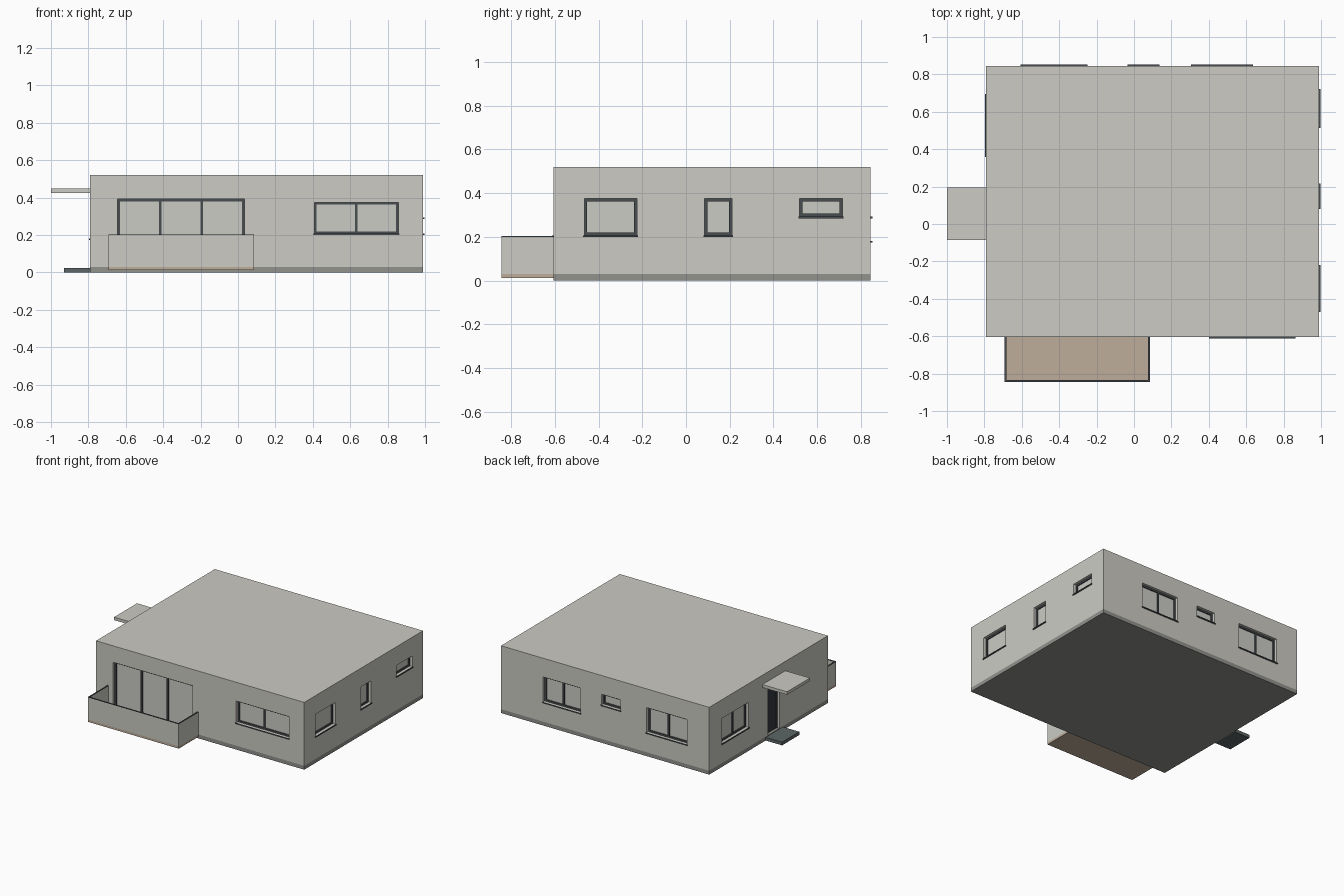
import bpy
import bmesh
from mathutils import Vector

if "Cube" in bpy.data.objects:
    bpy.data.objects.remove(bpy.data.objects["Cube"])


def material(name, rgb):
    """Flat material from 0-255 screen values, converted to linear."""
    lin = [(c / 255 / 12.92) if c < 11 else ((c / 255 + 0.055) / 1.055) ** 2.4 for c in rgb]
    m = bpy.data.materials.new(name)
    m.use_nodes = True
    m.diffuse_color = (*lin, 1)
    m.node_tree.nodes["Principled BSDF"].inputs["Base Color"].default_value = (*lin, 1)
    return m


WALL = material("warm grey render", (204, 203, 196))
GLASS = material("pale glass", (203, 203, 197))
PLINTH = material("plinth grey", (145, 145, 141))
FRAME = material("dark frame", (72, 77, 80))
DOOR = material("charcoal door", (54, 57, 62))
STEP = material("slate step", (92, 101, 101))
FLOOR = material("tan balcony floor", (190, 174, 155))


def boxes(name, corners, mat):
    """One object made of axis-aligned boxes given by opposite corners."""
    bm = bmesh.new()
    for a, b in corners:
        a, b = Vector(a), Vector(b)
        verts = bmesh.ops.create_cube(bm, size=1)["verts"]
        for v in verts:
            v.co = Vector((a[i] + b[i]) / 2 + v.co[i] * abs(b[i] - a[i]) for i in range(3))
    mesh = bpy.data.meshes.new(name)
    bm.to_mesh(mesh)
    bm.free()
    mesh.materials.append(mat)
    obj = bpy.data.objects.new(name, mesh)
    bpy.context.collection.objects.link(obj)
    return obj


# House extents
X0, X1, Y0, Y1, TOP, BASE = -0.79, 0.99, -0.605, 0.845, 0.52, 0.03
REVEAL = 0.02      # depth of the frame behind the wall face
BAR = 0.013        # frame bar width

# Each side maps (along, depth inward, height) to world space
SIDES = {
    "front": lambda u, d, z: (u, Y0 + d, z),
    "back": lambda u, d, z: (u, Y1 - d, z),
    "left": lambda u, d, z: (X1 - d, u, z),
    "right": lambda u, d, z: (X0 + d, u, z),
}
cuts = []


def opening(name, side, u0, u1, z0, z1, panes=1, sill=True):
    """Recessed window: opening, frame with mullions, glass and sill."""
    at = SIDES[side]

    def span(ua, ub, da, db, za, zb):
        return at(ua, da, za), at(ub, db, zb)

    cuts.append(span(u0, u1, -0.05, REVEAL + 0.015, z0, z1))
    near, far = REVEAL, REVEAL + 0.012
    bars = [span(u0, u1, near, far, z, z + BAR) for z in (z0, z1 - BAR)]
    for i in range(panes + 1):
        u = u0 + (u1 - u0 - BAR) * i / panes
        bars.append(span(u, u + BAR, near, far, z0 + BAR, z1 - BAR))
    boxes(name + "_frame", bars, FRAME)
    boxes(name + "_glass", [span(u0, u1, near + 0.008, near + 0.014, z0, z1)], GLASS)
    if sill:
        boxes(name + "_sill", [span(u0 - 0.006, u1 + 0.006, -0.007, 0.001, z0 - 0.008, z0)], FRAME)


# Windows
opening("living_window", "front", 0.408, 0.858, 0.207, 0.375, 2)
opening("balcony_doors", "front", -0.645, 0.035, BASE, 0.393, 3, sill=False)
opening("side_window_large", "left", -0.465, -0.225, 0.207, 0.375)
opening("side_window_narrow", "left", 0.085, 0.21, 0.207, 0.375)
opening("side_window_high", "left", 0.52, 0.715, 0.293, 0.375)
opening("back_window_a", "back", 0.31, 0.63, 0.182, 0.375, 2)
opening("back_window_high", "back", -0.03, 0.13, 0.293, 0.375)
opening("back_window_b", "back", -0.6, -0.255, 0.182, 0.375, 2)
opening("entrance_side_window", "right", 0.365, 0.69, 0.182, 0.375, 2)

# Entrance door, set back in its opening
D0, D1, DTOP = -0.015, 0.125, 0.385
cuts.append(((X0 - 0.05, D0, BASE), (X0 + 0.035, D1, DTOP)))
boxes("entrance_door", [((X0 + 0.022, D0, BASE), (X0 + 0.034, D1, DTOP))], DOOR)
boxes("entrance_frame", [
    ((X0 + 0.018, D0, BASE), (X0 + 0.03, D0 + BAR, DTOP)),
    ((X0 + 0.018, D1 - BAR, BASE), (X0 + 0.03, D1, DTOP)),
    ((X0 + 0.018, D0, DTOP - BAR), (X0 + 0.03, D1, DTOP)),
], FRAME)

# Walls and flat roof, with the openings cut out
walls = boxes("walls", [((X0, Y0, BASE), (X1, Y1, TOP))], WALL)
cutter = boxes("opening_cutter", [((a[0], a[1], a[2] - 0.01 * (a[2] == BASE)), b) for a, b in cuts], WALL)
cutter.hide_render = True
mod = walls.modifiers.new("openings", "BOOLEAN")
mod.operation, mod.solver, mod.object = "DIFFERENCE", "EXACT", cutter
bpy.context.view_layer.objects.active = walls
bpy.ops.object.modifier_apply(modifier=mod.name)
bpy.data.objects.remove(cutter)

# Plinth
boxes("plinth", [((X0, Y0, 0), (X1, Y1, BASE))], PLINTH)

# Balcony: floor slab, thin parapet and dark capping
BX0, BX1, BY, RAIL, T = -0.692, 0.085, -0.845, 0.2, 0.01


def parapet(z0, z1):
    return [((BX0, BY, z0), (BX1, BY + T, z1)),
            ((BX0, BY + T, z0), (BX0 + T, Y0, z1)),
            ((BX1 - T, BY + T, z0), (BX1, Y0, z1))]


boxes("balcony_floor", [((BX0, BY, 0.012), (BX1, Y0, BASE))], FLOOR)
boxes("balcony_parapet", parapet(BASE, RAIL), WALL)
boxes("balcony_capping", parapet(RAIL, RAIL + 0.004), FRAME)

# Entrance canopy and step
boxes("canopy", [((-1.0, -0.085, 0.425), (X0, 0.195, 0.448))], WALL)
boxes("entrance_step", [((-0.93, -0.055, 0), (X0, 0.155, 0.025))], STEP)
